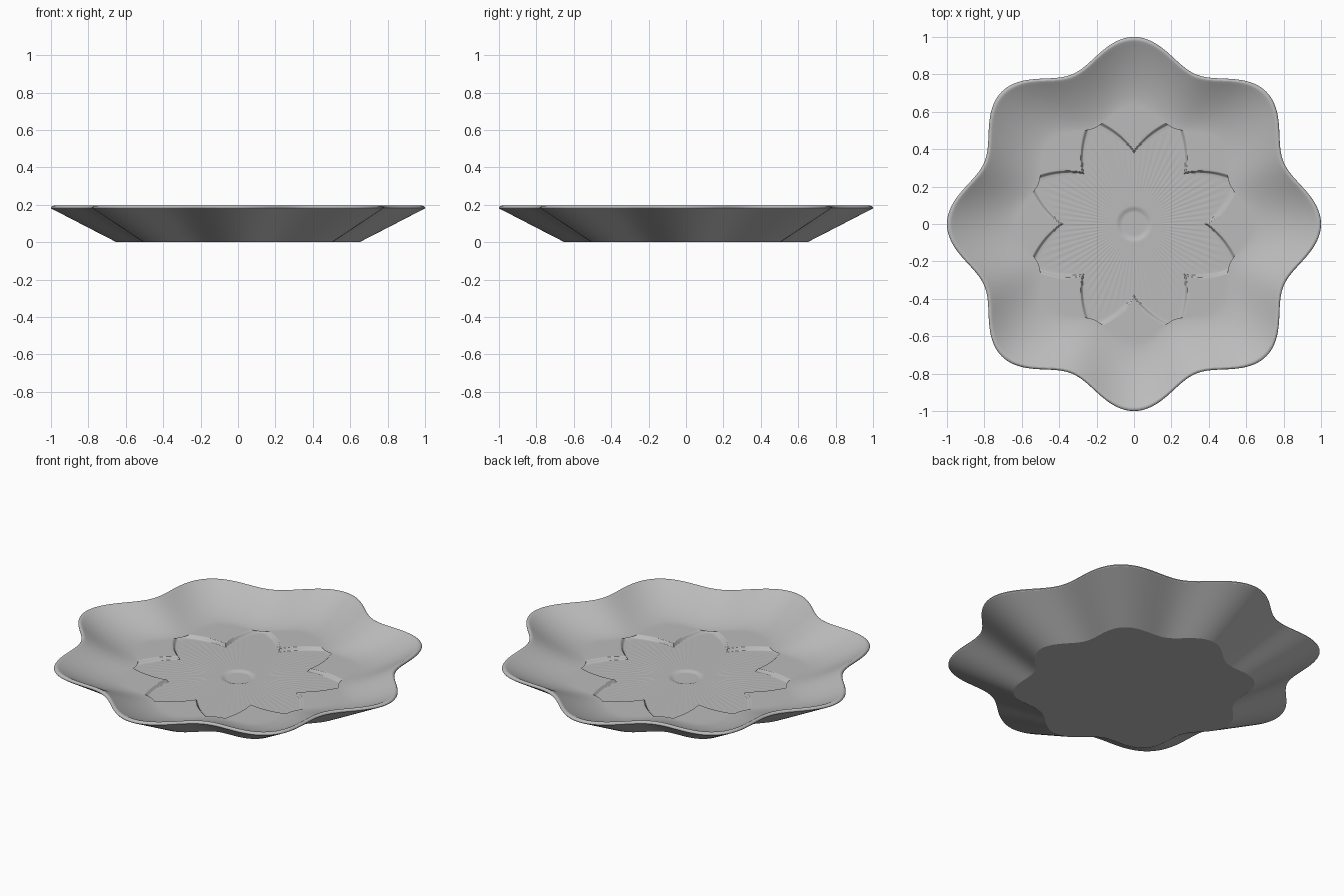
import bpy, math

cube = bpy.data.objects.get("Cube")
if cube:
    bpy.data.objects.remove(cube, do_unlink=True)

SEGMENTS = 480
LOBES = 8
FLOOR, RIM = 0.085, 0.195
RECESS = 0.016


def smooth(t):
    t = min(1, max(0, t))
    return t * t * (3 - 2 * t)


def outline(a):
    """Scalloped edge of the plate."""
    return 0.933 + 0.067 * math.cos(LOBES * a)


def petal_edge(a):
    """Edge of the pressed flower, with blunt petal tips between the lobes."""
    step = math.tau / LOBES
    off = abs((a % step) - step / 2) / (step / 2)
    return 0.59 - 0.2 * max(0, off - 0.1) / 0.9


rings = []  # each ring is a pair of functions of the angle: radius, height


def add_ring(radius, height):
    rings.append((radius, height))


# Centre dimple, made of round rings
for i in range(1, 17):
    r = 0.12 * i / 16
    z = FLOOR - RECESS - 0.008 * (1 - smooth((r - 0.065) / 0.03))
    add_ring(lambda a, r=r: r, lambda a, z=z: z)

# Ribbed petals, from the round centre to the flower edge
for i in range(1, 19):
    f = 0.95 * i / 18
    fade = smooth(f * 4) * smooth((0.95 - f) * 4)
    add_ring(lambda a, f=f: 0.12 + f * (petal_edge(a) - 0.12),
             lambda a, k=fade: FLOOR - RECESS + 0.0005 * k * math.cos(80 * a))

# Step up out of the flower
for i in range(1, 9):
    t = i / 8
    add_ring(lambda a, t=t: 0.12 + (0.95 + 0.07 * t) * (petal_edge(a) - 0.12),
             lambda a, t=t: FLOOR - RECESS * (1 - smooth(t)))

# Flat floor spreading to the scalloped shape
for i in range(1, 9):
    t = i / 8
    add_ring(lambda a, t=t: (1 - t) * (0.12 + 1.02 * (petal_edge(a) - 0.12))
             + t * 0.64 * outline(a),
             lambda a: FLOOR)

# Curved inner wall
for i in range(1, 25):
    t = i / 24
    add_ring(lambda a, t=t: (0.64 + 0.335 * t) * outline(a),
             lambda a, t=t: FLOOR + (RIM - 0.003 - FLOOR) * t ** 1.6)

# Rounded lip, straight outer wall and base
for s, z in ((0.98, 0.194), (0.985, RIM), (0.991, 0.194), (0.996, 0.191),
             (0.999, 0.187), (1.0, 0.183), (0.997, 0.179), (0.88, 0.1185),
             (0.765, 0.059), (0.65, 0), (0.3, 0)):
    add_ring(lambda a, s=s: s * outline(a), lambda a, z=z: z)

# Skin the rings and close both centres
verts, faces = [], []
for radius, height in rings:
    for j in range(SEGMENTS):
        a = math.tau * j / SEGMENTS
        verts.append((radius(a) * math.cos(a), radius(a) * math.sin(a), height(a)))
for i in range(len(rings) - 1):
    for j in range(SEGMENTS):
        k = (j + 1) % SEGMENTS
        p, q = i * SEGMENTS, (i + 1) * SEGMENTS
        faces.append((p + j, q + j, q + k, p + k))
top = len(verts)
verts += [(0, 0, FLOOR - RECESS - 0.008), (0, 0, 0)]
last = (len(rings) - 1) * SEGMENTS
for j in range(SEGMENTS):
    k = (j + 1) % SEGMENTS
    faces.append((top, j, k))
    faces.append((top + 1, last + k, last + j))

mesh = bpy.data.meshes.new("scalloped_plate")
mesh.from_pydata(verts, [], faces)
plate = bpy.data.objects.new("scalloped_plate", mesh)
bpy.context.collection.objects.link(plate)

# Plain grey glaze
grey = bpy.data.materials.new("plain_grey")
grey.use_nodes = True
colour = (0.5, 0.5, 0.5, 1)
grey.diffuse_color = colour
grey.node_tree.nodes["Principled BSDF"].inputs["Base Color"].default_value = colour
mesh.materials.append(grey)

bpy.context.view_layer.objects.active = plate
plate.select_set(True)
bpy.ops.object.shade_smooth_by_angle(angle=math.radians(22))
